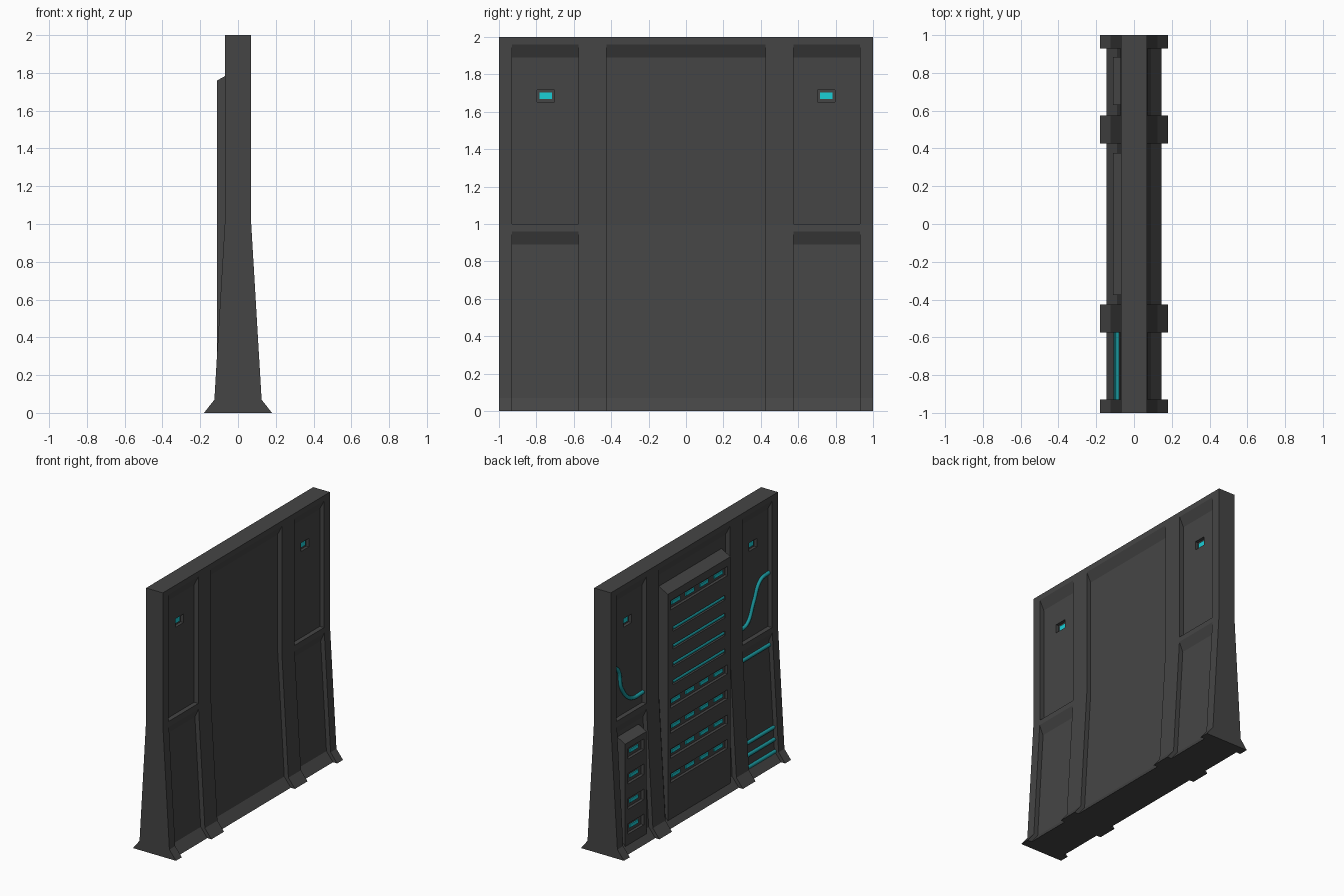
import bpy, bmesh

if "Cube" in bpy.data.objects:
    bpy.data.objects.remove(bpy.data.objects["Cube"])

def material(name, rgb):
    m = bpy.data.materials.new(name)
    m.diffuse_color = (*rgb, 1)
    m.use_nodes = True
    m.node_tree.nodes["Principled BSDF"].inputs["Base Color"].default_value = m.diffuse_color
    return m

CHARCOAL = material("charcoal", (0.06, 0.06, 0.06))
GLOW = material("cyan_glow", (0.01, 0.62, 0.68))
TEAL = material("teal_cable", (0.01, 0.30, 0.33))

def solid(name, prisms, mat=CHARCOAL):
    """One object from (xz outline, y0, y1) prisms."""
    bm = bmesh.new()
    for pts, y0, y1 in prisms:
        face = bm.faces.new([bm.verts.new((x, y0, z)) for x, z in pts])
        ext = bmesh.ops.extrude_face_region(bm, geom=[face])["geom"]
        bmesh.ops.translate(bm, vec=(0, y1 - y0, 0),
                            verts=[v for v in ext if isinstance(v, bmesh.types.BMVert)])
    bmesh.ops.recalc_face_normals(bm, faces=bm.faces)
    me = bpy.data.meshes.new(name)
    bm.to_mesh(me)
    bm.free()
    me.materials.append(mat)
    ob = bpy.data.objects.new(name, me)
    bpy.context.collection.objects.link(ob)
    return ob

def box(x0, x1, y, z, w, h):
    """Prism centred on y, z."""
    return ([(x0, z - h/2), (x1, z - h/2), (x1, z + h/2), (x0, z + h/2)], y - w/2, y + w/2)

def cut(ob, prisms):
    cutter = solid("cutter", prisms)
    cutter.hide_render = True
    mod = ob.modifiers.new("cut", 'BOOLEAN')
    mod.operation, mod.solver, mod.object = 'DIFFERENCE', 'EXACT', cutter
    bpy.context.view_layer.objects.active = ob
    bpy.ops.object.modifier_apply(modifier=mod.name)
    bpy.data.objects.remove(cutter)

def tube(name, points, r, kind='POLY'):
    cu = bpy.data.curves.new(name, 'CURVE')
    cu.dimensions = '3D'
    cu.bevel_depth, cu.bevel_resolution, cu.resolution_u = r, 2, 8
    cu.use_fill_caps = True
    if kind == 'BEZIER':
        sp = cu.splines.new('BEZIER')
        sp.bezier_points.add(len(points) - 1)
        for b, p in zip(sp.bezier_points, points):
            b.co = p
            b.handle_left_type = b.handle_right_type = 'AUTO'
    else:
        sp = cu.splines.new('POLY')
        sp.points.add(len(points) - 1)
        for b, p in zip(sp.points, points):
            b.co = (*p, 1)
    cu.materials.append(TEAL)
    ob = bpy.data.objects.new(name, cu)
    bpy.context.collection.objects.link(ob)

# Wall slab with flared foot
half = [(0.18, 0), (0.125, 0.07), (0.07, 1.0), (0.07, 2.0)]
wall = solid("wall", [(half + [(-x, z) for x, z in reversed(half)], -1, 1)])

# Recessed panels on both faces
center = [(0.224, -0.1), (0.09, 0.07), (0.035, 1.0), (0.035, 1.89), (0.12, 2.06), (0.4, 2.06), (0.4, -0.1)]
lower = [(0.224, -0.1), (0.09, 0.07), (0.0415, 0.89), (0.0812, 0.98), (0.4, 0.98), (0.4, -0.1)]
upper = [(0.4, 1.0), (0.035, 1.0), (0.035, 1.89), (0.12, 2.06), (0.4, 2.06)]
recesses, pits, lamps = [], [], []
for sx in (1, -1):
    def face(pts):
        return [(sx * x, z) for x, z in pts]
    recesses.append((face(center), -0.425, 0.425))
    for sy in (1, -1):
        a, b = sorted((sy * 0.575, sy * 0.93))
        recesses += [(face(lower), a, b), (face(upper), a, b)]
        pits.append(box(sx * 0.012, sx * 0.2, sy * 0.75, 1.685, 0.095, 0.065))
        lamps.append(box(sx * 0.008, sx * 0.018, sy * 0.75, 1.685, 0.065, 0.036))
cut(wall, recesses)
cut(wall, pits)
solid("wall_lamps", lamps, GLOW)

# Equipment racks on the -x face, with slots and indicator bars
FRONT, FLOOR = -0.11, -0.088
def rack_outline(top):
    return [(-0.03, 0.03), (FRONT, 0.03), (FRONT, top), (-0.03, top + 0.045)]

main_rows = [1.665, 0.92, 0.73, 0.54, 0.355]
small_rows = [0.735, 0.545, 0.355, 0.165]
tube_rows = [1.475, 1.34, 1.205, 1.07]

main_rack = solid("main_rack", [(rack_outline(1.76), -0.375, 0.375)])
cut(main_rack, [box(-0.2, FLOOR, 0, z, 0.68, 0.07) for z in main_rows]
    + [box(-0.2, FRONT + 0.02, 0, z, 0.62, 0.036) for z in tube_rows])
small_rack = solid("small_rack", [(rack_outline(0.82), 0.63, 0.885)])
cut(small_rack, [box(-0.2, FLOOR, 0.757, z, 0.19, 0.08) for z in small_rows])

solid("indicator_bars",
      [box(FLOOR - 0.008, FLOOR + 0.004, y, z, 0.1, 0.025)
       for z in main_rows for y in (-0.255, -0.085, 0.085, 0.255)]
      + [box(FLOOR - 0.008, FLOOR + 0.004, 0.757, z, 0.1, 0.025) for z in small_rows], GLOW)
for z in tube_rows:
    tube("rack_tube", [(-0.098, -0.305, z), (-0.098, 0.305, z)], 0.012)

# Pipes across the lower right bay
for z in (0.865, 0.25, 0.16, 0.07):
    x = -(0.035 + (1 - z) * 0.055 / 0.93) - 0.004
    tube("bay_pipe", [(x, -0.935, z), (x, -0.57, z)], 0.014)

# Curved cables in the upper bays
s_path = [(-0.57, 1.10), (-0.67, 1.12), (-0.75, 1.255), (-0.83, 1.39), (-0.935, 1.41)]
j_path = [(0.935, 1.40), (0.875, 1.36), (0.83, 1.20), (0.72, 1.09), (0.57, 1.08)]
for name, path in (("s_cable", s_path), ("j_cable", j_path)):
    tube(name, [(-0.042, y, z) for y, z in path], 0.014, 'BEZIER')
